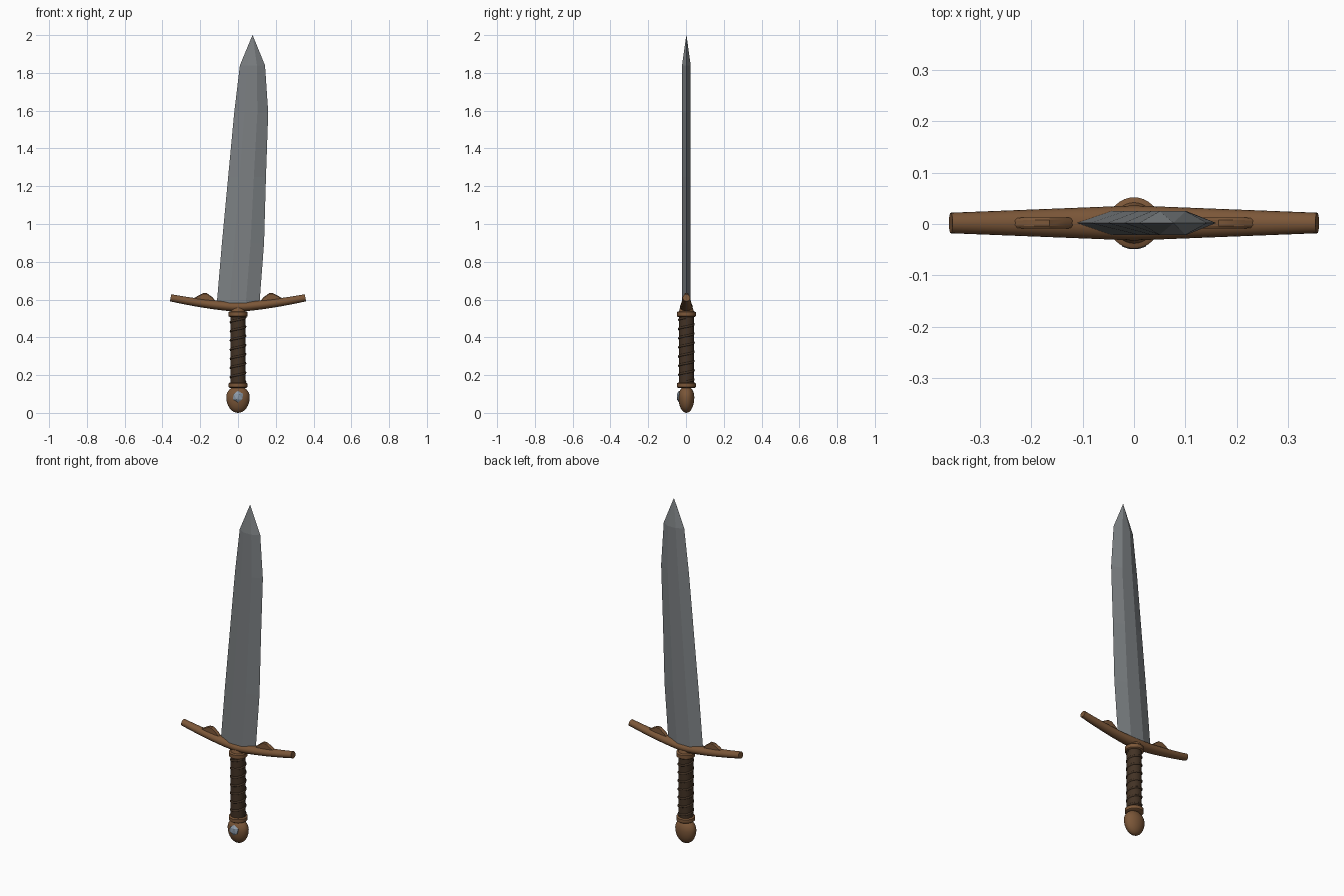
import bpy, bmesh, math
from mathutils import Vector

if "Cube" in bpy.data.objects:
    bpy.data.objects.remove(bpy.data.objects["Cube"])

Y0 = 0.002  # sword axis; the gem sticks out at the front


def material(name, rgb):
    m = bpy.data.materials.new(name)
    m.diffuse_color = (*rgb, 1)
    m.use_nodes = True
    m.node_tree.nodes["Principled BSDF"].inputs["Base Color"].default_value = m.diffuse_color
    return m


STEEL = material("steel grey", (0.20, 0.215, 0.225))
BRONZE = material("bronze brown", (0.20, 0.095, 0.04))
LEATHER = material("dark leather", (0.055, 0.032, 0.018))
GEM = material("pale blue gem", (0.27, 0.33, 0.40))


def finish(obj, mat, smooth=None):
    obj.data.materials.append(mat)
    if smooth:
        bpy.ops.object.select_all(action='DESELECT')
        obj.select_set(True)
        bpy.context.view_layer.objects.active = obj
        bpy.ops.object.shade_smooth_by_angle(angle=math.radians(smooth))
    return obj


def loft(name, rings, mat, smooth=None):
    """Skin a list of equal-length point rings and cap both ends."""
    bm = bmesh.new()
    vs = [[bm.verts.new(p) for p in r] for r in rings]
    n = len(rings[0])
    for a, b in zip(vs, vs[1:]):
        for i in range(n):
            j = (i + 1) % n
            bm.faces.new((a[i], a[j], b[j], b[i]))
    bm.faces.new(vs[0])
    bm.faces.new(vs[-1])
    bmesh.ops.remove_doubles(bm, verts=bm.verts, dist=1e-5)
    bmesh.ops.recalc_face_normals(bm, faces=bm.faces)
    me = bpy.data.meshes.new(name)
    bm.to_mesh(me)
    bm.free()
    obj = bpy.data.objects.new(name, me)
    bpy.context.collection.objects.link(obj)
    return finish(obj, mat, smooth)


def turned(name, profile, mat, n=32):
    """Upright part from (z, x radius, y radius) rows."""
    rings = [[(rx * math.cos(t), Y0 + ry * math.sin(t), z)
              for t in (2 * math.pi * i / n for i in range(n))]
             for z, rx, ry in profile]
    return loft(name, rings, mat, 40)


# Blade: hexagonal section, (z, left edge, right edge)
def blade_ring(z, l, r, t=0.023):
    a, b = l + (r - l) * 0.30, l + (r - l) * 0.68
    return [(l, Y0, z), (a, Y0 - t, z), (b, Y0 - t, z),
            (r, Y0, z), (b, Y0 + t, z), (a, Y0 + t, z)]


outline = [(0.57, -0.113, 0.113), (0.90, -0.085, 0.138), (1.25, -0.052, 0.148),
           (1.59, -0.02, 0.16), (1.84, 0.01, 0.143)]
loft("blade", [blade_ring(*o) for o in outline]
     + [blade_ring(2.0, 0.0765, 0.0775, 0.0005)], STEEL)


# Crossguard: upswept oval bar
def guard_z(x):
    return 0.562 + 0.048 * (abs(x) / 0.36) ** 1.5


rings = []
for k in range(-12, 13):
    x = 0.357 * k / 12
    f = abs(k) / 12
    ang = math.copysign(math.atan(0.2 * f ** 0.5), x) if k else 0
    hz, hy = 0.026 - 0.007 * f, 0.034 - 0.014 * f
    ring = []
    for i in range(20):
        t = 2 * math.pi * i / 20
        h = hz * math.sin(t)
        ring.append((x - h * math.sin(ang), Y0 + hy * math.cos(t),
                     guard_z(x) + h * math.cos(ang)))
    rings.append(ring)
loft("crossguard", rings, BRONZE, 40)

# Small peaked fins on the guard
for side, label in ((-1, "left"), (1, "right")):
    rows = [(0.112, 0.585, 0.009), (0.135, 0.612, 0.011), (0.165, 0.634, 0.011),
            (0.185, 0.634, 0.011), (0.212, 0.620, 0.011), (0.235, 0.606, 0.009)]
    fin = [[(side * x, Y0 - w, 0.575), (side * x, Y0 + w, 0.575),
            (side * x, Y0 + w, z - 0.004), (side * x, Y0 + w * 0.5, z),
            (side * x, Y0 - w * 0.5, z), (side * x, Y0 - w, z - 0.004)]
           for x, z, w in rows]
    loft(label + "_guard_fin", fin, BRONZE, 30)

# Grip and its collars
turned("grip", [(0.14, 0.040, 0.040), (0.53, 0.040, 0.040)], LEATHER)
for name, z0, z1 in (("lower_collar", 0.133, 0.160), ("upper_collar", 0.508, 0.537)):
    turned(name, [(z0, 0.045, 0.045), (z0 + 0.004, 0.050, 0.050),
                  (z1 - 0.004, 0.050, 0.050), (z1, 0.045, 0.045)], BRONZE)
turned("guard_neck", [(0.53, 0.042, 0.042), (0.555, 0.036, 0.034)], BRONZE)

# Spiral cord around the grip
turns, steps = 7, 24
cord = []
for i in range(turns * steps + 1):
    t = 2 * math.pi * i / steps
    out = Vector((math.cos(t), math.sin(t), 0))
    c = Vector((0, Y0, 0.165 + 0.34 * i / (turns * steps))) + out * 0.0395
    cord.append([c + out * 0.005 * math.cos(a) + Vector((0, 0, 0.006 * math.sin(a)))
                 for a in (2 * math.pi * j / 8 for j in range(8))])
loft("grip_cord", cord, LEATHER, 50)

# Pommel: flattened egg, wider above the middle
profile = []
for i in range(17):
    a = math.pi * i / 16
    z = 0.083 - (0.083 if i < 8 else 0.060) * math.cos(a)
    s = max(math.sin(a), 0.002)
    profile.append((z, 0.062 * s, 0.042 * s))
turned("pommel", profile, BRONZE)

# Faceted gem on the pommel front
bpy.ops.mesh.primitive_ico_sphere_add(subdivisions=1, radius=1,
                                      location=(0, -0.037, 0.086))
gem = bpy.context.object
gem.name = "pommel_gem"
gem.scale = (0.031, 0.014, 0.031)
finish(gem, GEM)
